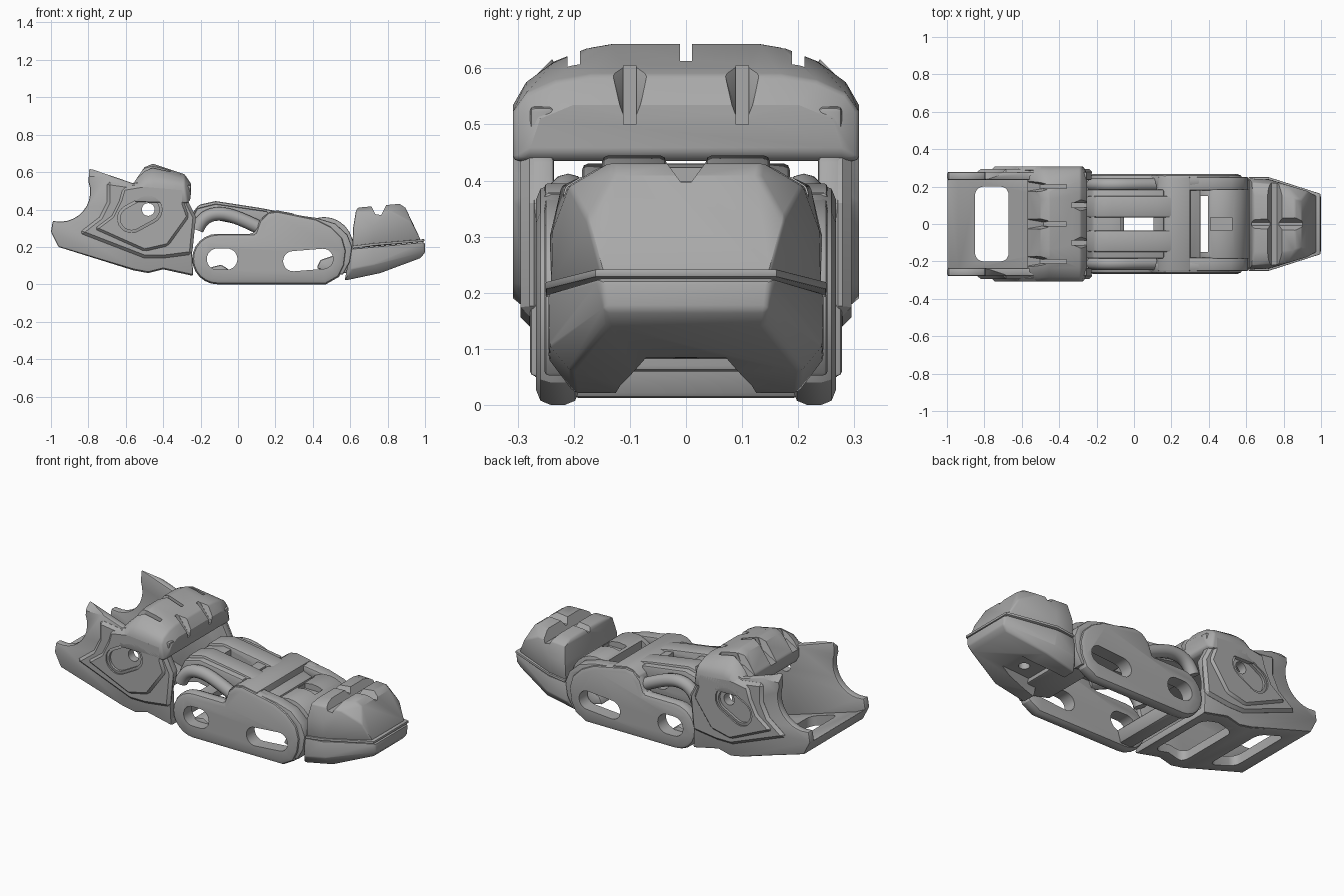
import bpy, bmesh, math

if "Cube" in bpy.data.objects:
    bpy.data.objects.remove(bpy.data.objects["Cube"], do_unlink=True)

grey = bpy.data.materials.new("plain_grey")
grey.use_nodes = True
GREY = (0.4, 0.4, 0.4, 1)
grey.diffuse_color = GREY
grey.node_tree.nodes["Principled BSDF"].inputs["Base Color"].default_value = GREY


def activate(ob):
    bpy.ops.object.select_all(action="DESELECT")
    ob.select_set(True)
    bpy.context.view_layer.objects.active = ob


def finish(name, bm, bevel=0.0, segments=2):
    bmesh.ops.recalc_face_normals(bm, faces=bm.faces)
    mesh = bpy.data.meshes.new(name)
    bm.to_mesh(mesh)
    bm.free()
    mesh.materials.append(grey)
    ob = bpy.data.objects.new(name, mesh)
    bpy.context.collection.objects.link(ob)
    activate(ob)
    if bevel:
        mod = ob.modifiers.new("Bevel", "BEVEL")
        mod.width, mod.segments, mod.limit_method = bevel, segments, "ANGLE"
        mod.angle_limit = math.radians(35)
        bpy.ops.object.modifier_apply(modifier=mod.name)
    bpy.ops.object.shade_smooth_by_angle(angle=math.radians(30))
    return ob


def prism(name, profile, y0, y1, bevel=0.0, segments=2):
    """Side outline (x, z) extruded across y."""
    bm = bmesh.new()
    face = bm.faces.new([bm.verts.new((x, y0, z)) for x, z in profile])
    out = bmesh.ops.extrude_face_region(bm, geom=[face])["geom"]
    moved = [v for v in out if isinstance(v, bmesh.types.BMVert)]
    bmesh.ops.translate(bm, verts=moved, vec=(0, y1 - y0, 0))
    return finish(name, bm, bevel, segments)


def hull(name, points, bevel=0.0):
    """Convex shape from points, mirrored across y."""
    bm = bmesh.new()
    for x, y, z in points:
        for s in (1, -1):
            bm.verts.new((x, s * y, z))
    out = bmesh.ops.convex_hull(bm, input=bm.verts)
    loose = [v for v in out["geom_interior"] if isinstance(v, bmesh.types.BMVert)]
    bmesh.ops.delete(bm, geom=loose, context="VERTS")
    bmesh.ops.dissolve_limit(bm, angle_limit=0.05, verts=bm.verts, edges=bm.edges)
    return finish(name, bm, bevel)


def box(name, x0, x1, y0, y1, z0, z1, bevel=0.0):
    return prism(name, [(x0, z0), (x1, z0), (x1, z1), (x0, z1)], y0, y1, bevel)


def capsule(cx, cz, half, r, tilt=0.0, n=12):
    """Rounded slot outline."""
    pts = []
    for side in (1, -1):
        for i in range(n + 1):
            a = math.pi * i / n - math.pi / 2
            px, pz = side * (half + r * math.cos(a)), side * r * math.sin(a)
            pts.append((cx + px * math.cos(tilt) - pz * math.sin(tilt),
                        cz + px * math.sin(tilt) + pz * math.cos(tilt)))
    return pts


def window(x, z, width):
    """Upright cutter with rounded corners."""
    bm = bmesh.new()
    bmesh.ops.create_cube(bm, size=1)
    for v in bm.verts:
        v.co = (x + v.co.x * width, v.co.y * 0.4, z + v.co.z * 0.3)
    uprights = [e for e in bm.edges if abs(e.verts[0].co.z - e.verts[1].co.z) > 0.1]
    bmesh.ops.bevel(bm, geom=uprights, offset=0.045, segments=5, profile=0.5, affect="EDGES")
    return finish("window_cutter", bm)


def shoulder(s):
    """Slanted cutter trimming the upper outer corner."""
    ob = box("shoulder_cutter", -1.1, 0, -0.2, 0.2, 0, 0.3)
    ob.location = (0, s * 0.275, 0.58)
    ob.rotation_euler.x = -s * math.pi / 4
    return ob


def cut(ob, *cutters):
    for c in cutters:
        c.hide_render = True
        activate(ob)
        mod = ob.modifiers.new("Cut", "BOOLEAN")
        mod.operation, mod.solver, mod.object = "DIFFERENCE", "EXACT", c
        bpy.ops.object.modifier_apply(modifier=mod.name)
        bpy.data.objects.remove(c, do_unlink=True)
    activate(ob)
    bpy.ops.object.shade_smooth_by_angle(angle=math.radians(30))


# Base segment: cheeks with a concave socket at the rear
hook = [(-0.95 + 0.16 * math.cos(a), 0.495 + 0.16 * math.sin(a))
        for a in [math.radians(20 - 12 * i) for i in range(11)]]
cheek = [(-0.795, 0.62)] + hook + [(-0.99, 0.34), (-1, 0.28), (-0.96, 0.2),
         (-0.56, 0.08), (-0.48, 0.065), (-0.4, 0.085), (-0.24, 0.05), (-0.25, 0.25),
         (-0.225, 0.36), (-0.265, 0.44), (-0.25, 0.53), (-0.5, 0.56), (-0.56, 0.54)]
panel = [(-0.85, 0.275), (-0.74, 0.36), (-0.7, 0.44), (-0.7, 0.55), (-0.56, 0.53),
         (-0.48, 0.56), (-0.27, 0.53), (-0.265, 0.44), (-0.225, 0.36), (-0.245, 0.16),
         (-0.4, 0.14), (-0.5, 0.14)]
inset = [(-0.78, 0.295), (-0.68, 0.37), (-0.64, 0.45), (-0.62, 0.52), (-0.5, 0.54),
         (-0.28, 0.52), (-0.28, 0.43), (-0.255, 0.36), (-0.37, 0.2), (-0.5, 0.17)]
for s, side in ((1, "left"), (-1, "right")):
    ob = prism("base_cheek_" + side, cheek, s * 0.235, s * 0.278, 0.008)
    cut(ob, prism("pin_cutter", capsule(-0.48, 0.4, 0, 0.034), s * 0.2, s * 0.35), shoulder(s))
    ob = prism("base_side_panel_" + side, panel, s * 0.255, s * 0.295, 0.016, 1)
    cut(ob, prism("slot_cutter", capsule(-0.525, 0.375, 0.05, 0.075, 0.5), s * 0.285, s * 0.35),
        prism("pin_cutter", capsule(-0.48, 0.4, 0, 0.034), s * 0.2, s * 0.35), shoulder(s))
    ob = prism("base_raised_boss_" + side, inset, s * 0.27, s * 0.308, 0.024, 1)
    cut(ob, prism("slot_cutter", capsule(-0.525, 0.375, 0.05, 0.075, 0.5), s * 0.25, s * 0.35),
        shoulder(s))
    ring = prism("base_slot_ring_" + side, capsule(-0.525, 0.375, 0.05, 0.077, 0.5),
                 s * 0.28, s * 0.3, 0.004)
    cut(ring, prism("slot_cutter", capsule(-0.525, 0.375, 0.05, 0.06, 0.5), s * 0.25, s * 0.35))

# Base floor plate with its rounded windows
floor = prism("base_floor", [(-1, 0.28), (-0.96, 0.2), (-0.56, 0.075), (-0.48, 0.06),
              (-0.4, 0.08), (-0.24, 0.045), (-0.24, 0.09), (-0.4, 0.13), (-0.5, 0.115),
              (-0.94, 0.25)], -0.272, 0.272, 0.01)
cut(floor, window(-0.76, 0.2, 0.18), window(-0.4, 0.1, 0.2))

# Knuckle guard arching over the base segment, notched along both edges
arch = ((0.13, 0.645), (0.17, 0.638), (0.235, 0.612), (0.285, 0.575), (0.308, 0.535))
guard_pts = []
for x, drop in ((-0.5, 0.022), (-0.455, 0.0), (-0.285, 0.066)):
    guard_pts += [(x, y, z - drop * (1 - (y / 0.34) ** 2)) for y, z in arch]
guard_pts += [(-0.57, 0.26, 0.53), (-0.57, 0.308, 0.48), (-0.55, 0.308, 0.44),
              (-0.25, 0.2, 0.535), (-0.25, 0.26, 0.51), (-0.255, 0.28, 0.45),
              (-0.27, 0.308, 0.435)]
guard = hull("knuckle_guard", guard_pts, 0.008)
for y in (-0.2, 0, 0.2):
    top = 0.59 if y == 0 else 0.57
    cut(guard, box("notch_cutter", -0.6, -0.36, y - 0.011, y + 0.011, top, 0.75))
    wedge = hull("wedge_cutter", [(-0.6, 0.045, 0.72), (-0.6, 0.03, 0.5),
                 (-0.49, 0.011, 0.58), (-0.42, 0.025, 0.72)])
    wedge.location.y = y
    cut(guard, wedge)
for y in (-0.1, 0.1):
    cut(guard, box("notch_cutter", -0.36, -0.2, y - 0.011, y + 0.011, 0.5, 0.605))
    wedge = hull("wedge_cutter", [(-0.22, 0.06, 0.62), (-0.22, 0.012, 0.5),
                 (-0.27, 0.012, 0.53), (-0.36, 0.012, 0.65), (-0.3, 0.05, 0.65)])
    wedge.location.y = y
    cut(guard, wedge)

# Middle segment: slotted side plates
plate = [(0.09, 0.27), (0.115, 0.34), (0.16, 0.385), (0.21, 0.393), (0.42, 0.35),
         (0.5, 0.31), (0.56, 0.25), (0.58, 0.18), (0.57, 0.1), (0.54, 0.04), (0.47, 0.0)]
plate += [(-0.11 + 0.135 * math.cos(a), 0.135 + 0.135 * math.sin(a))
          for a in [-math.pi / 2 - math.pi * i / 12 for i in range(13)]]
rim = [(0.2, 0.385), (0.42, 0.355), (0.52, 0.325), (0.585, 0.265), (0.61, 0.2), (0.598, 0.12),
       (0.56, 0.05), (0.53, 0.06), (0.56, 0.2), (0.5, 0.28), (0.4, 0.31), (0.2, 0.33)]
for s, side in ((1, "left"), (-1, "right")):
    ob = prism("middle_side_plate_" + side, plate, s * 0.19, s * 0.267, 0.026, 2)
    cut(ob, prism("slot_cutter", capsule(-0.085, 0.135, 0.025, 0.057), s * 0.1, s * 0.4),
        prism("slot_cutter", capsule(0.375, 0.13, 0.08, 0.054, 0.08), s * 0.1, s * 0.4))
    # Curved rim wrapping the hinge end
    prism("hinge_rim_" + side, rim, s * 0.18, s * 0.252, 0.008)
    # Rounded rail beside the bridge
    curve = bpy.data.curves.new("bridge_rail_" + side, "CURVE")
    curve.dimensions, curve.bevel_depth, curve.use_fill_caps = "3D", 0.036, True
    spline = curve.splines.new("NURBS")
    path = [(-0.22, 0.29), (-0.195, 0.355), (-0.11, 0.395), (0, 0.36), (0.14, 0.29)]
    spline.points.add(len(path) - 1)
    for p, (x, z) in zip(spline.points, path):
        p.co = (x, s * 0.21, z, 1)
    spline.use_endpoint_u, spline.order_u = True, 4
    curve.materials.append(grey)
    rail = bpy.data.objects.new("bridge_rail_" + side, curve)
    bpy.context.collection.objects.link(rail)
    # Raised strip on the bridge
    prism("bridge_strip_" + side, [(-0.26, 0.36), (-0.21, 0.425), (-0.12, 0.445),
          (0.12, 0.408), (0.24, 0.385), (0.24, 0.35), (-0.2, 0.35)], s * 0.035, s * 0.15, 0.012)

# Bridge, crossbars and rear cover of the middle segment
bridge = prism("bridge", [(-0.26, 0.32), (-0.22, 0.405), (-0.12, 0.43), (0.16, 0.39), (0.16, 0.3),
               (0.0, 0.32), (-0.12, 0.345), (-0.2, 0.33)], -0.185, 0.185, 0.01)
cut(bridge, box("slot_cutter", -0.07, 0.105, -0.035, 0.035, 0.2, 0.5))
prism("middle_cover", [(0.11, 0.3), (0.13, 0.36), (0.17, 0.388), (0.21, 0.395), (0.3, 0.378),
      (0.3, 0.34), (0.355, 0.32), (0.355, 0.28), (0.2, 0.3)], -0.252, 0.252, 0.006)
prism("rear_crossbar", [(-0.15, 0.012), (-0.07, 0.012), (-0.05, 0.08), (-0.09, 0.105),
      (-0.15, 0.09)], -0.2, 0.2, 0.01)

# Hollow hinge hood joining the fingertip
arc = [math.radians(165 - 15 * i) for i in range(14)]
hood = [(0.46 + 0.157 * math.cos(a), 0.2 + 0.16 * math.sin(a)) for a in arc]
hood += [(0.46 + 0.1 * math.cos(a), 0.2 + 0.1 * math.sin(a)) for a in reversed(arc)]
hood_ob = prism("hinge_hood", hood, -0.185, 0.185, 0.006)
cut(hood_ob, box("notch_cutter", 0.41, 0.525, -0.035, 0.035, 0.325, 0.5),
    box("gap_cutter", 0.2, 0.395, -0.15, 0.15, 0.1, 0.5))
prism("hinge_tongue", [(0.42, 0.085), (0.44, 0.13), (0.53, 0.16), (0.64, 0.25), (0.64, 0.06),
      (0.53, 0.06)], -0.18, 0.18, 0.01)

# Fingertip: lower shell, seam lip and upper pad
lower = hull("fingertip_lower", [(0.605, 0.245, 0.19), (0.605, 0.245, 0.08), (0.57, 0.2, 0.02),
             (0.72, 0.245, 0.2), (0.73, 0.243, 0.105), (0.76, 0.205, 0.06), (0.985, 0.16, 0.225),
             (1, 0.15, 0.222), (1, 0.145, 0.17), (0.975, 0.14, 0.14)], 0.008)
screw_hole = prism("screw_cutter", capsule(0, 0, 0, 0.03), -0.03, 0.03)
screw_hole.rotation_euler.x = math.pi / 2
screw_hole.location = (0.74, 0, 0.09)
cut(lower, hull("channel_cutter", [(0.5, 0.15, -0.02), (0.5, 0.09, 0.08), (0.84, 0.07, 0.085),
                (0.8, 0.15, -0.02)]), screw_hole)
hull("fingertip_seam_lip", [(x, y, z + dz) for dz in (0, 0.014) for x, y, z in
     ((0.612, 0.25, 0.192), (0.722, 0.25, 0.206), (0.996, 0.162, 0.228))], 0.003)
pad = hull("fingertip_pad", [(0.612, 0.24, 0.2), (0.72, 0.24, 0.21), (0.978, 0.15, 0.235),
           (0.615, 0.243, 0.3), (0.72, 0.238, 0.31), (0.63, 0.222, 0.39), (0.64, 0.15, 0.41),
           (0.93, 0.175, 0.33), (0.82, 0.208, 0.39), (0.8, 0.14, 0.425), (0.86, 0.135, 0.432),
           (0.895, 0.13, 0.41)], 0.008)
cut(pad, prism("cross_groove_cutter", [(0.68, 0.48), (0.735, 0.375), (0.765, 0.37), (0.82, 0.48)],
               -0.3, 0.3),
    hull("long_groove_cutter", [(0.58, 0.06, 0.47), (0.94, 0.06, 0.47), (0.58, 0.008, 0.385),
         (0.9, 0.008, 0.395)]))
